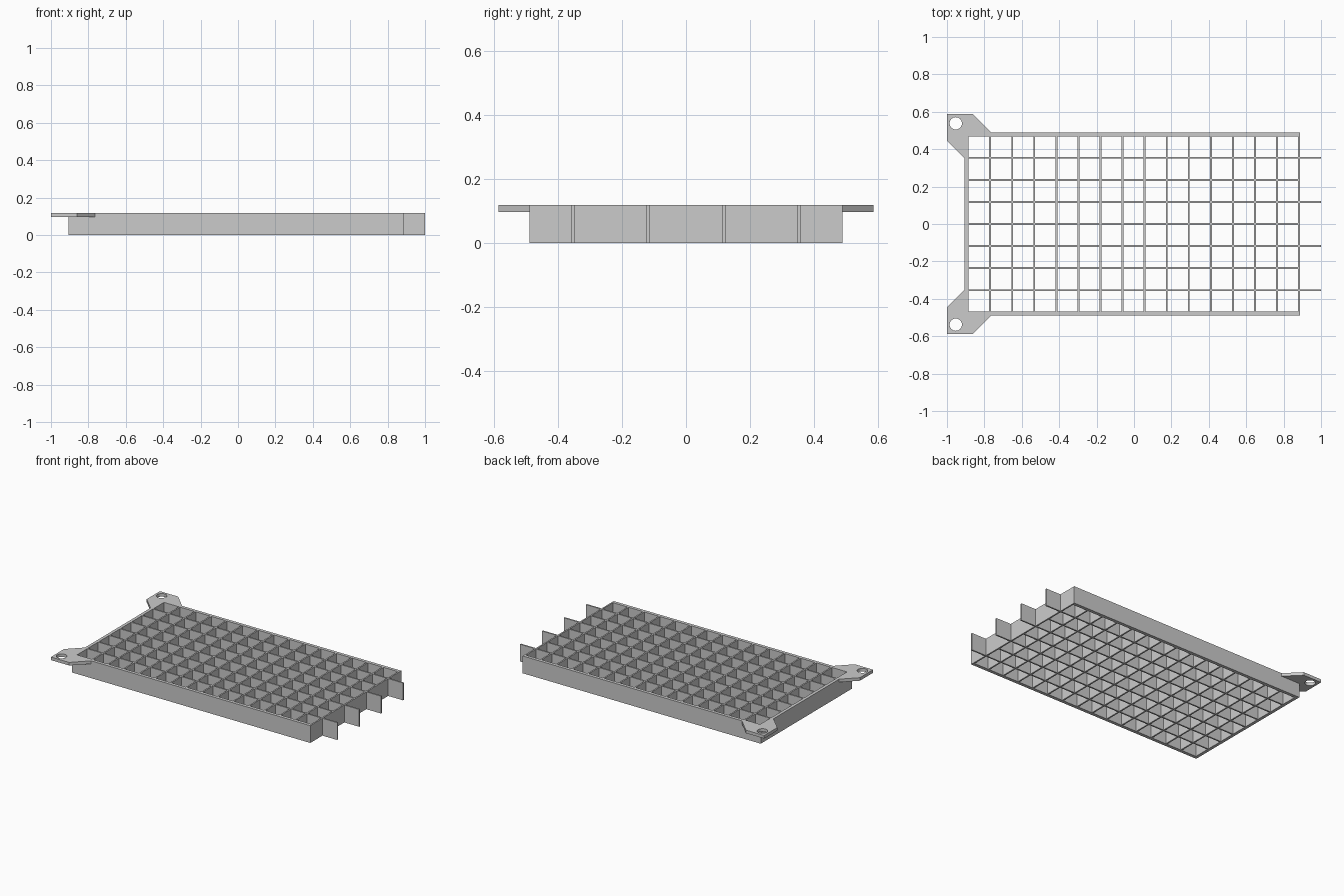
import bpy, bmesh, math
from mathutils import Vector

if "Cube" in bpy.data.objects:
    bpy.data.objects.remove(bpy.data.objects["Cube"])

HEIGHT = 0.118      # overall height
PITCH = 0.118       # grid cell spacing
RIB = 0.01          # rib thickness
X0, X1 = -0.907, 0.888
Y_IN, Y_OUT = 0.468, 0.49
X_IN = -0.886

GREY = (0.6, 0.6, 0.6, 1)
grey = bpy.data.materials.new("light_grey")
grey.use_nodes = True
grey.diffuse_color = GREY
grey.node_tree.nodes["Principled BSDF"].inputs["Base Color"].default_value = GREY


def finish(name, bm):
    bmesh.ops.recalc_face_normals(bm, faces=bm.faces)
    mesh = bpy.data.meshes.new(name)
    bm.to_mesh(mesh)
    bm.free()
    mesh.materials.append(grey)
    obj = bpy.data.objects.new(name, mesh)
    bpy.context.collection.objects.link(obj)
    return obj


def box(name, xa, xb, ya, yb):
    bm = bmesh.new()
    bmesh.ops.create_cube(bm, size=1)
    for v in bm.verts:
        v.co = ((xa + xb) / 2 + v.co.x * (xb - xa),
                (ya + yb) / 2 + v.co.y * (yb - ya),
                (v.co.z + 0.5) * HEIGHT)
    return finish(name, bm)


# Outer walls, open at the +x end
box("back_wall", X0, X1, Y_IN, Y_OUT)
box("front_wall", X0, X1, -Y_OUT, -Y_IN)
box("end_wall", X0, X_IN, -Y_IN, Y_IN)

# Lengthwise ribs, every other one runs past the open end
for i in range(-3, 4):
    y = i * PITCH
    end = 1.0 if i % 2 else X1
    box(f"long_rib_{i + 4}", X_IN, end, y - RIB / 2, y + RIB / 2)

# Crosswise ribs
for i in range(15):
    x = X1 - RIB / 2 - i * PITCH
    box(f"cross_rib_{i + 1}", x - RIB / 2, x + RIB / 2, -Y_IN, Y_IN)


# Corner mounting tabs with a round hole
def tab(name, side):
    outline = [(-1, 0.587), (-0.862, 0.587), (-0.765, Y_OUT), (-0.765, Y_IN),
               (X_IN, Y_IN), (X_IN, 0.353), (X0, 0.353), (-1, 0.445)]
    hole = []
    for k in range(32):
        a = math.tau * k / 32
        hole.append((-0.953 + 0.033 * math.cos(a), 0.538 + 0.033 * math.sin(a)))
    bm = bmesh.new()
    for loop in (outline, hole):
        vs = [bm.verts.new((x, y * side, HEIGHT - 0.021)) for x, y in loop]
        for a, b in zip(vs, vs[1:] + vs[:1]):
            bm.edges.new((a, b))
    bmesh.ops.triangle_fill(bm, edges=bm.edges[:], use_beauty=True)
    ext = bmesh.ops.extrude_face_region(bm, geom=bm.faces[:], use_keep_orig=True)
    top = [g for g in ext["geom"] if isinstance(g, bmesh.types.BMVert)]
    bmesh.ops.translate(bm, verts=top, vec=Vector((0, 0, 0.021)))
    return finish(name, bm)


tab("back_tab", 1)
tab("front_tab", -1)
